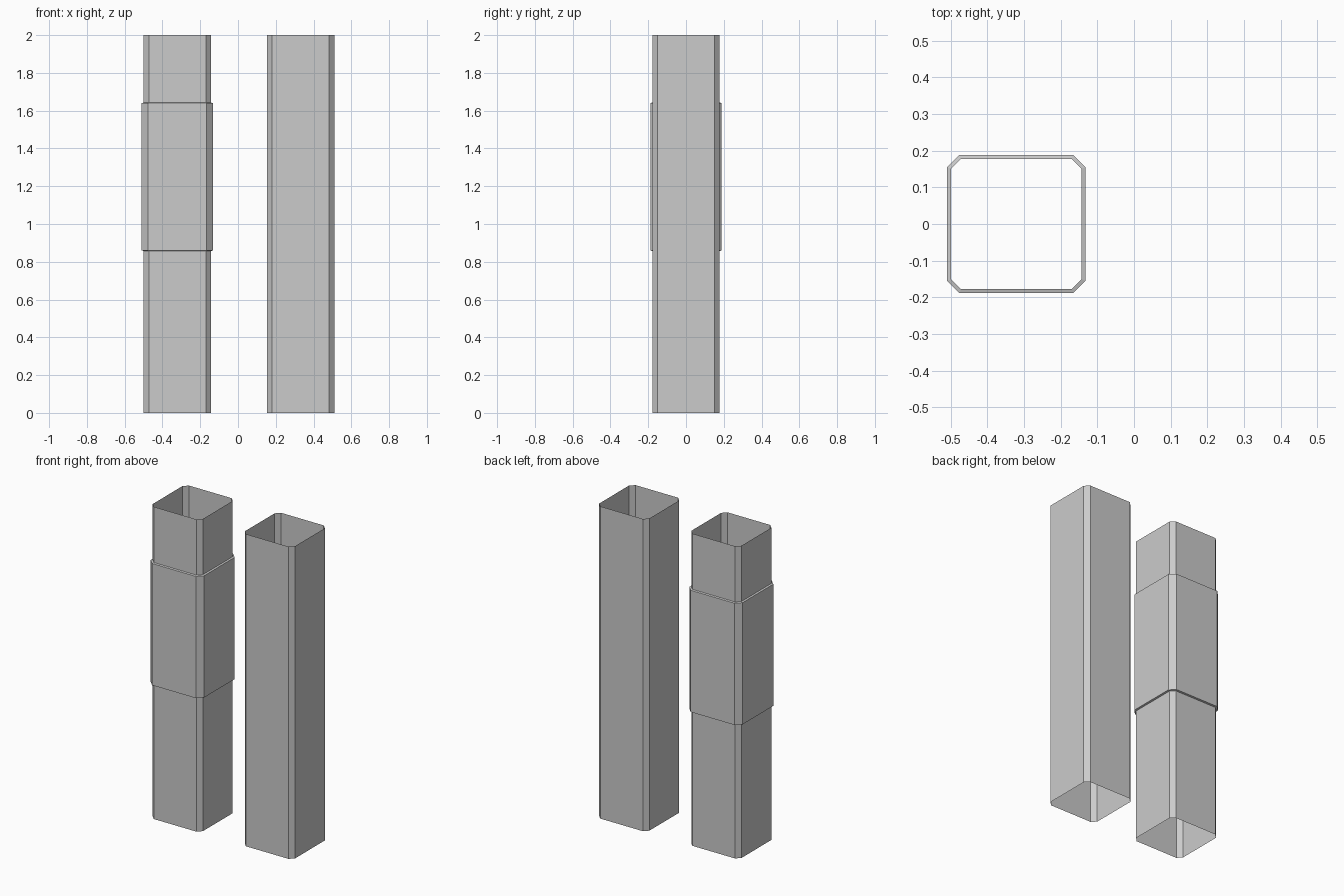
import bpy, bmesh

if "Cube" in bpy.data.objects:
    bpy.data.objects.remove(bpy.data.objects["Cube"])


def octagon(half, cut):
    """Square outline with chamfered corners, counter-clockwise."""
    a, b = half, half - cut
    return [(b, -a), (a, -b), (a, b), (b, a), (-b, a), (-a, b), (-a, -b), (-b, -a)]


def loft(name, x, rings):
    """Open-ended shell through (half width, corner cut, z) rings."""
    bm = bmesh.new()
    loops = [[bm.verts.new((px, py, z)) for px, py in octagon(h, c)]
             for h, c, z in rings]
    for low, high in zip(loops, loops[1:]):
        for i in range(8):
            j = (i + 1) % 8
            bm.faces.new((low[i], low[j], high[j], high[i]))
    mesh = bpy.data.meshes.new(name)
    bm.to_mesh(mesh)
    bm.free()
    obj = bpy.data.objects.new(name, mesh)
    obj.location.x = x
    bpy.context.collection.objects.link(obj)
    return obj


TUBE, TUBE_CUT = 0.178, 0.027
BAND, BAND_CUT = 0.189, 0.034
LEFT_X, RIGHT_X = -0.321, 0.332

# Two thin-walled square columns, open at both ends
for name, x in (("banded_column", LEFT_X), ("plain_column", RIGHT_X)):
    loft(name, x, [(TUBE, TUBE_CUT, 0.0), (TUBE, TUBE_CUT, 2.0)])

# Raised band around the left column, with narrow ledges at top and bottom
loft("column_band", LEFT_X, [
    (TUBE, TUBE_CUT, 0.857),
    (BAND, BAND_CUT, 0.860),
    (BAND, BAND_CUT, 1.640),
    (TUBE, TUBE_CUT, 1.643),
])
